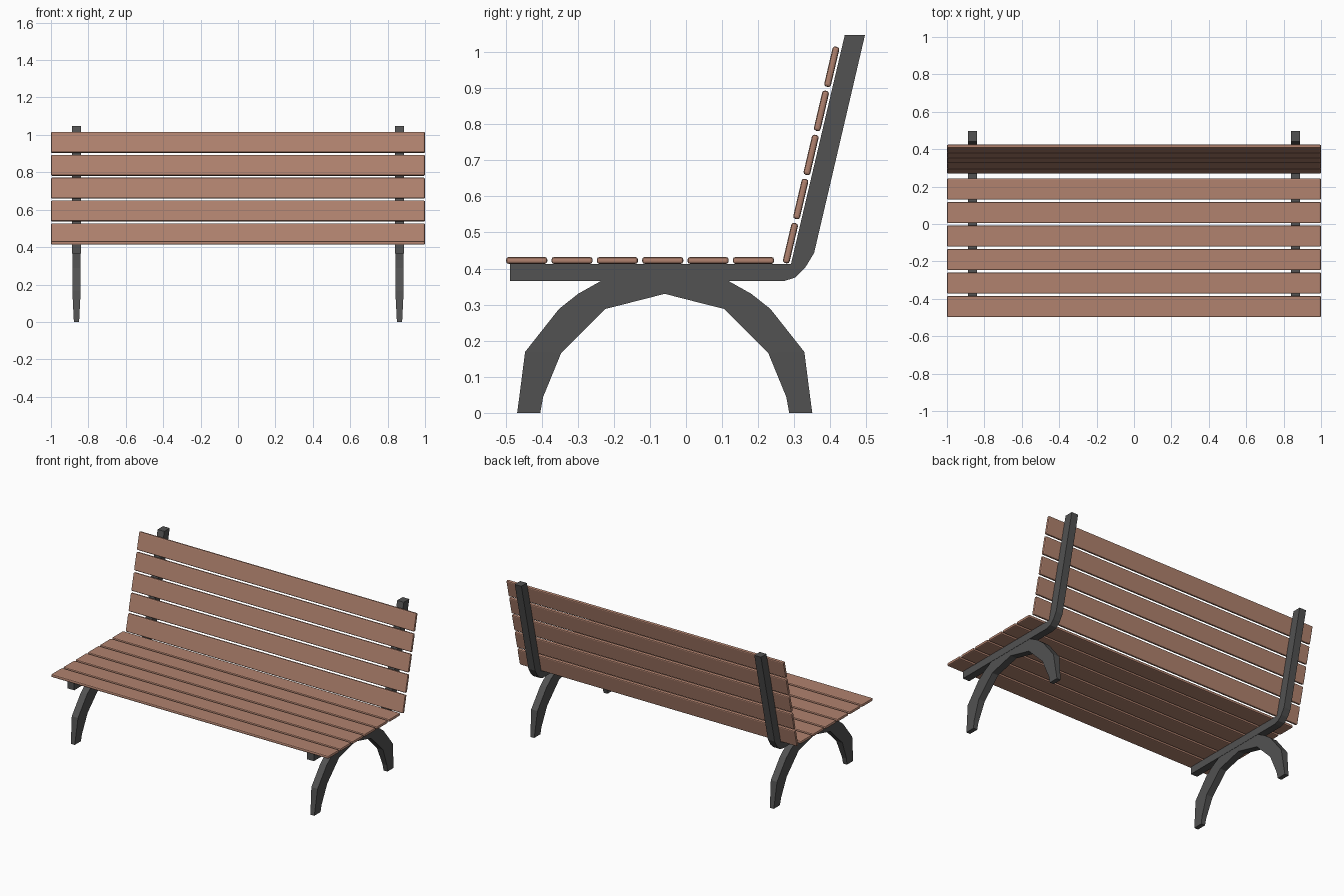
import bpy, bmesh, math

if "Cube" in bpy.data.objects:
    bpy.data.objects.remove(bpy.data.objects["Cube"])

def material(name, rgb):
    m = bpy.data.materials.new(name)
    m.diffuse_color = (*rgb, 1)
    m.use_nodes = True
    m.node_tree.nodes["Principled BSDF"].inputs["Base Color"].default_value = m.diffuse_color
    return m

WOOD = material("brown wood", (0.44, 0.225, 0.158))
IRON = material("dark iron", (0.085, 0.085, 0.085))

def make_object(name, bm, mat):
    bmesh.ops.recalc_face_normals(bm, faces=bm.faces)
    me = bpy.data.meshes.new(name)
    bm.to_mesh(me)
    bm.free()
    me.materials.append(mat)
    ob = bpy.data.objects.new(name, me)
    bpy.context.collection.objects.link(ob)
    return ob

def slat(name, y, z, tilt):
    """Long board with rounded edges, lying flat at tilt 0."""
    bm = bmesh.new()
    bmesh.ops.create_cube(bm, size=1)
    bmesh.ops.scale(bm, vec=(2.0, 0.114, 0.019), verts=bm.verts)
    bmesh.ops.bevel(bm, geom=bm.edges[:], offset=0.007, segments=2,
                    profile=0.5, affect='EDGES')
    ob = make_object(name, bm, WOOD)
    ob.location = (0, y, z)
    ob.rotation_euler.x = tilt
    for p in ob.data.polygons:
        p.use_smooth = False

# Six seat boards
for i in range(6):
    slat(f"seat_slat_{i + 1}", -0.4415 + 0.1257 * i, 0.4225, 0)

# Five leaning back boards
LEAN = math.radians(13.2)
for i in range(5):
    slat(f"back_slat_{i + 1}", 0.2895 + 0.0286 * i, 0.4705 + 0.1222 * i,
         math.pi / 2 - LEAN)

# Seat rail and back post in one bent bar
RAIL = [(-0.4875, 0.413), (0.291, 0.413), (0.440, 1.047), (0.496, 1.047),
        (0.355, 0.443), (0.330, 0.402), (0.302, 0.375), (0.274, 0.366),
        (-0.4875, 0.366)]

# Arched legs: outer and inner edge of the front half, up to the crown
MID = -0.059
OUTER = [(-0.468, 0), (-0.462, 0.044), (-0.446, 0.169), (-0.352, 0.288),
         (-0.299, 0.330), (-0.235, 0.366), (MID, 0.390)]
INNER = [(-0.404, 0), (-0.396, 0.044), (-0.346, 0.166), (-0.285, 0.227),
         (-0.224, 0.288), (-0.141, 0.309), (MID, 0.330)]

def mirrored(half):
    return half + [(2 * MID - y, z) for y, z in reversed(half[:-1])]

def half_width(z):
    """Feet taper towards the ground."""
    return 0.014 + 0.0085 * min(1, z / 0.169)

for side, x in (("left", -0.8635), ("right", 0.8635)):
    bm = bmesh.new()
    face = bm.faces.new([bm.verts.new((x - 0.024, y, z)) for y, z in RAIL])
    ext = bmesh.ops.extrude_face_region(bm, geom=[face], use_keep_orig=True)
    bmesh.ops.translate(bm, vec=(0.048, 0, 0),
                        verts=[v for v in ext["geom"]
                               if isinstance(v, bmesh.types.BMVert)])
    make_object(f"{side}_seat_and_back_frame", bm, IRON)

    # Sweep a four-cornered section along the arch
    bm = bmesh.new()
    rings = []
    for o, n in zip(mirrored(OUTER), mirrored(INNER)):
        ring = [(s * half_width(p[1]) + x, *p)
                for p, s in ((o, -1), (o, 1), (n, 1), (n, -1))]
        rings.append([bm.verts.new(c) for c in ring])
    for a, b in zip(rings, rings[1:]):
        for k in range(4):
            j = (k + 1) % 4
            bm.faces.new((a[k], a[j], b[j], b[k]))
    bm.faces.new(rings[0])
    bm.faces.new(rings[-1])
    make_object(f"{side}_arched_legs", bm, IRON)
